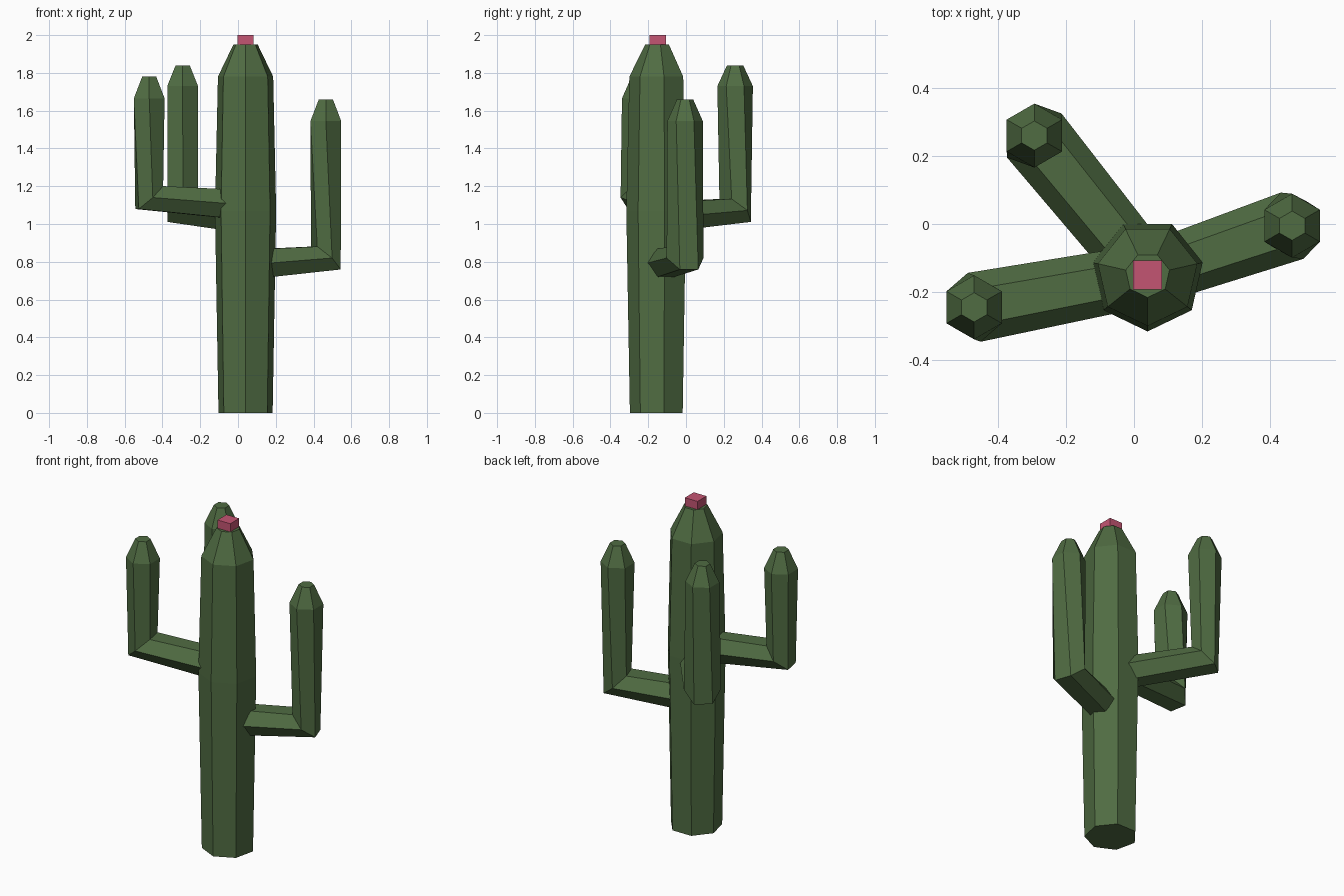
import bpy, bmesh, math
from mathutils import Vector

if "Cube" in bpy.data.objects:
    bpy.data.objects.remove(bpy.data.objects["Cube"])

UP = Vector((0, 0, 1))


def material(name, rgb):
    mat = bpy.data.materials.new(name)
    mat.diffuse_color = (*rgb, 1)
    mat.use_nodes = True
    mat.node_tree.nodes["Principled BSDF"].inputs["Base Color"].default_value = mat.diffuse_color
    return mat


def finish(name, bm, mat):
    bmesh.ops.recalc_face_normals(bm, faces=bm.faces)
    mesh = bpy.data.meshes.new(name)
    bm.to_mesh(mesh)
    bm.free()
    mesh.materials.append(mat)
    obj = bpy.data.objects.new(name, mesh)
    bpy.context.collection.objects.link(obj)


def loft(name, sides, rings, mat):
    """Closed tube through rings of (centre, tangent, first-corner direction, radius)."""
    bm = bmesh.new()
    loops = []
    for centre, tangent, side, radius in rings:
        other = tangent.cross(side)
        angles = [math.tau * i / sides for i in range(sides)]
        loops.append([bm.verts.new(centre + radius * (side * math.cos(a) + other * math.sin(a)))
                      for a in angles])
    for low, high in zip(loops, loops[1:]):
        for i in range(sides):
            j = (i + 1) % sides
            bm.faces.new((low[i], low[j], high[j], high[i]))
    bm.faces.new(loops[0][::-1])
    bm.faces.new(loops[-1])
    finish(name, bm, mat)


green = material("cactus_green", (0.08, 0.15, 0.055))
pink = material("flower_pink", (0.55, 0.09, 0.17))
TX, TY = 0.04, -0.15

# Seven-sided trunk, slightly bulged, with a tapered top
loft("trunk", 7, [(Vector((TX, TY, z)), UP, Vector((0, -1, 0)), r)
                  for z, r in ((0, 0.147), (1.07, 0.166), (1.78, 0.15), (1.95, 0.066))], green)


# Six-sided arm: out from the trunk, elbow, then straight up to a tapered tip
def arm(name, x, y, z_start, z_elbow, z_shoulder, z_top):
    start = Vector((TX, TY, z_start))
    elbow = Vector((x, y, z_elbow))
    out = (elbow - start).normalized()
    side = out.cross(UP).normalized()
    bend = (out + UP).normalized()
    # upright corners snap to the nearest direction that puts a corner on the y axis
    step = math.pi / 3
    turn = round((math.atan2(side.y, side.x) - step / 2) / step) * step + step / 2
    snapped = Vector((math.cos(turn), math.sin(turn), 0))
    loft(name, 6, [(start, out, side, 0.091),
                   (elbow, bend, side, 0.103),
                   (Vector((x, y, z_shoulder)), UP, snapped, 0.094),
                   (Vector((x, y, z_top)), UP, snapped, 0.043)], green)


arm("right_arm", 0.465, -0.005, 0.785, 0.82, 1.545, 1.66)
arm("left_arm", -0.47, -0.245, 1.10, 1.14, 1.665, 1.78)
arm("back_arm", -0.293, 0.26, 1.035, 1.072, 1.73, 1.84)

# Square flower bud on the crown
bm = bmesh.new()
bmesh.ops.create_cube(bm, size=0.086)
bmesh.ops.translate(bm, verts=bm.verts, vec=(TX, TY, 1.957))
finish("flower", bm, pink)
